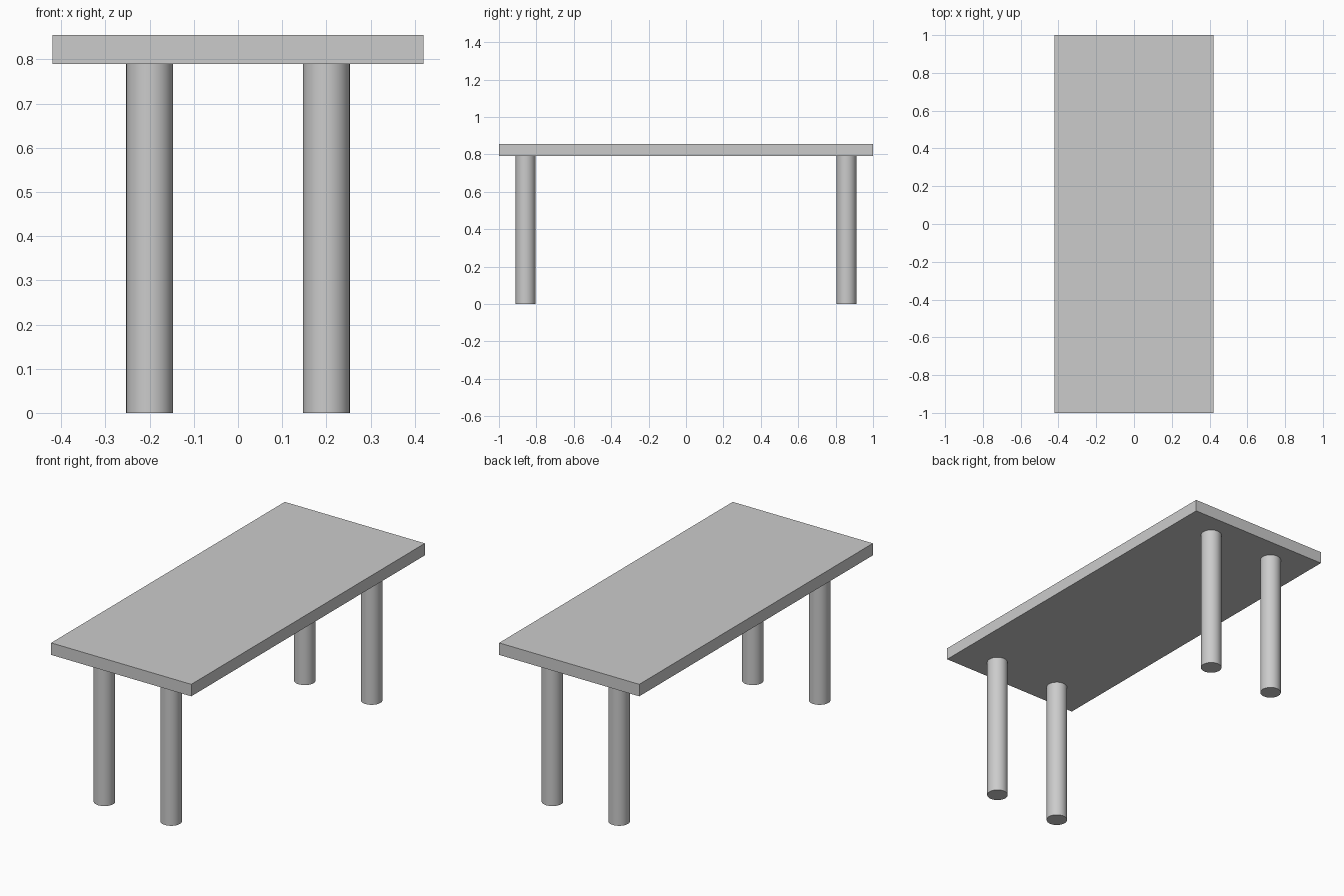
import bpy
import math

# Remove the default cube
cube = bpy.data.objects.get("Cube")
if cube:
    bpy.data.objects.remove(cube, do_unlink=True)

HALF_WIDTH, HALF_LENGTH = 0.42, 1.0
TOP_BOTTOM, TOP_HEIGHT = 0.79, 0.855
LEG_X, LEG_Y, LEG_RADIUS = 0.2, 0.858, 0.053

# One plain grey for the whole table
grey = bpy.data.materials.new("light_grey")
grey.use_nodes = True
color = (0.6, 0.6, 0.6, 1.0)
grey.diffuse_color = color
grey.node_tree.nodes["Principled BSDF"].inputs["Base Color"].default_value = color


def finish(name):
    obj = bpy.context.object
    obj.name = name
    obj.data.name = name
    obj.data.materials.append(grey)
    return obj


# Table top: a flat slab
bpy.ops.mesh.primitive_cube_add(size=1, location=(0, 0, (TOP_BOTTOM + TOP_HEIGHT) / 2))
top = finish("table_top")
top.scale = (2 * HALF_WIDTH, 2 * HALF_LENGTH, TOP_HEIGHT - TOP_BOTTOM)
bpy.ops.object.transform_apply(location=False, rotation=False, scale=True)

# Four round legs, set in from the corners
for end, sy in (("front", -1), ("back", 1)):
    for side, sx in (("left", 1), ("right", -1)):
        bpy.ops.mesh.primitive_cylinder_add(
            vertices=32, radius=LEG_RADIUS, depth=TOP_BOTTOM,
            location=(sx * LEG_X, sy * LEG_Y, TOP_BOTTOM / 2))
        finish(f"{end}_{side}_leg")
        bpy.ops.object.shade_smooth_by_angle(angle=math.radians(30))
